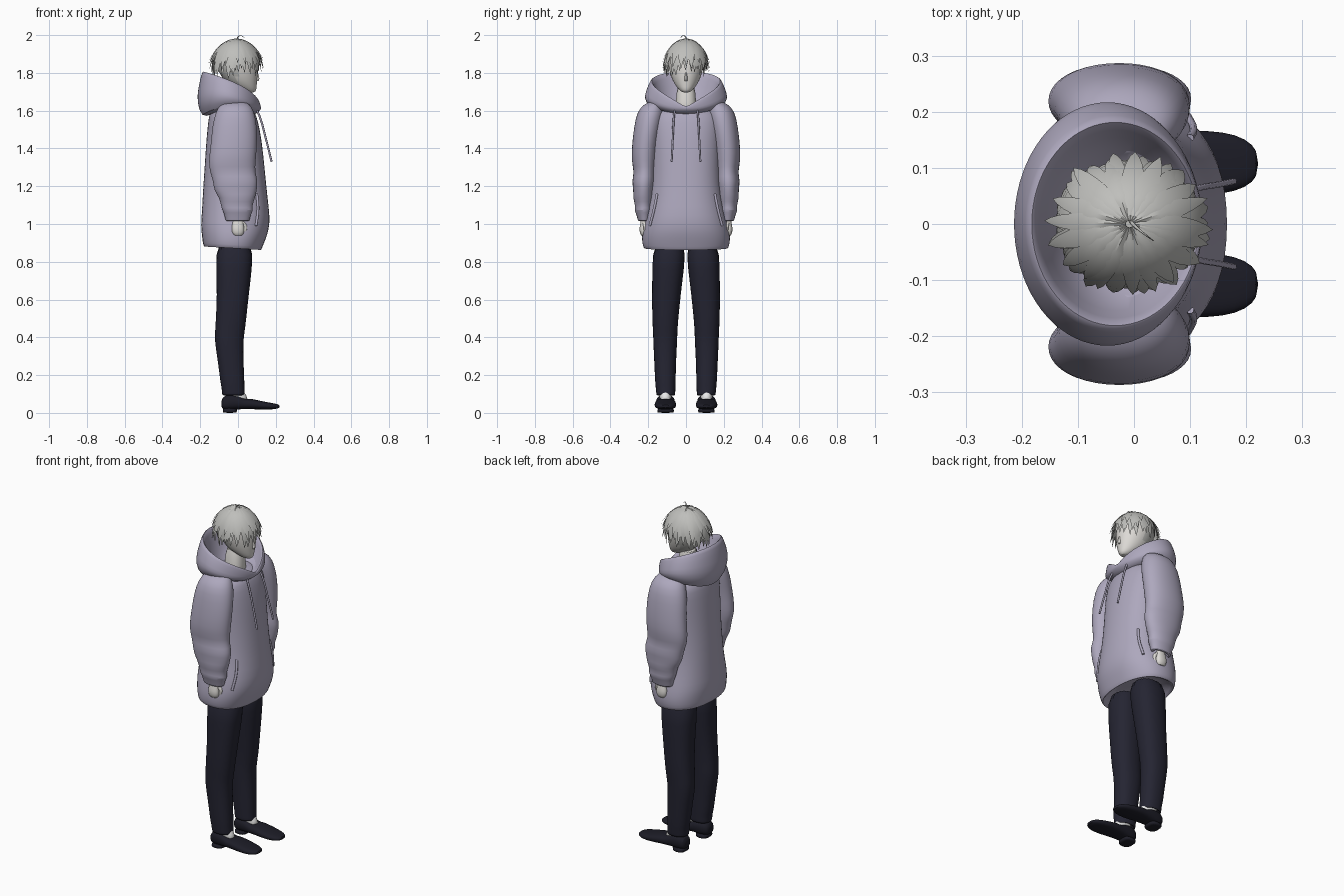
import bpy, bmesh, math, random
from math import sin, cos, pi, radians
from mathutils import Vector

random.seed(7)
cube = bpy.data.objects.get("Cube")
if cube:
    bpy.data.objects.remove(cube, do_unlink=True)


def material(name, rgb):
    m = bpy.data.materials.new(name)
    m.use_nodes = True
    m.diffuse_color = (*rgb, 1)
    bsdf = m.node_tree.nodes["Principled BSDF"]
    bsdf.inputs["Base Color"].default_value = (*rgb, 1)
    bsdf.inputs["Roughness"].default_value = 0.8
    return m


FABRIC = material("lavender_fabric", (0.42, 0.39, 0.51))
TROUSER = material("dark_navy_cloth", (0.018, 0.018, 0.032))
LEATHER = material("black_leather", (0.012, 0.012, 0.02))
HAIR = material("silver_hair", (0.52, 0.52, 0.5))
SKIN = material("pale_skin", (0.72, 0.7, 0.67))
SOCK = material("white_sock", (0.8, 0.8, 0.8))


def finish(obj, angle=50, subdiv=0):
    bpy.ops.object.select_all(action="DESELECT")
    obj.select_set(True)
    bpy.context.view_layer.objects.active = obj
    bpy.ops.object.shade_smooth_by_angle(angle=radians(angle))
    if subdiv:
        mod = obj.modifiers.new("smooth", "SUBSURF")
        mod.levels = mod.render_levels = subdiv
    return obj


def skin_rings(name, rings, mat, caps=True, subdiv=1, angle=50):
    """Bridge closed rings of points into one surface."""
    bm = bmesh.new()
    loops = [[bm.verts.new(p) for p in ring] for ring in rings]
    n = len(loops[0])
    for a, b in zip(loops, loops[1:]):
        for i in range(n):
            j = (i + 1) % n
            bm.faces.new((a[i], a[j], b[j], b[i]))
    if caps:
        bm.faces.new(loops[0])
        bm.faces.new(loops[-1])
    bmesh.ops.recalc_face_normals(bm, faces=bm.faces)
    mesh = bpy.data.meshes.new(name)
    bm.to_mesh(mesh)
    bm.free()
    mesh.materials.append(mat)
    obj = bpy.data.objects.new(name, mesh)
    bpy.context.collection.objects.link(obj)
    return finish(obj, angle, subdiv)


def loft(name, sections, mat, axis="z", side=1, power=2.3, n=20, tilt=0, subdiv=1):
    """Sections: (station, low, high, y_low, y_high), rounded-box outlines."""
    rings = []
    for t, a0, a1, y0, y1 in sections:
        ring = []
        for i in range(n):
            ang = 2 * pi * i / n
            c, s = cos(ang), sin(ang)
            u = (a0 + a1) / 2 + (a1 - a0) / 2 * math.copysign(abs(c) ** (2 / power), c)
            y = side * ((y0 + y1) / 2 + (y1 - y0) / 2 * math.copysign(abs(s) ** (2 / power), s))
            ring.append((u, y, t - tilt * u) if axis == "z" else (t, y, u))
        rings.append(ring)
    return skin_rings(name, rings, mat, True, subdiv)


def tube(name, points, radius, mat, taper=False):
    curve = bpy.data.curves.new(name, "CURVE")
    curve.dimensions = "3D"
    curve.bevel_depth, curve.bevel_resolution = radius, 2
    curve.use_fill_caps = True
    sp = curve.splines.new("BEZIER")
    sp.bezier_points.add(len(points) - 1)
    for k, (bp, p) in enumerate(zip(sp.bezier_points, points)):
        bp.co = p
        bp.handle_left_type = bp.handle_right_type = "AUTO"
        bp.radius = 1 - 0.8 * k / (len(points) - 1) if taper else 1
    curve.materials.append(mat)
    obj = bpy.data.objects.new(name, curve)
    bpy.context.collection.objects.link(obj)
    bpy.ops.object.select_all(action="DESELECT")
    obj.select_set(True)
    bpy.context.view_layer.objects.active = obj
    bpy.ops.object.convert(target="MESH")
    return finish(bpy.context.object)


# Hoodie body, with the hem turned inward
body = [(0.92, -.14, .09, .16), (0.875, -.17, .115, .205), (0.865, -.18, .122, .222),
        (0.885, -.187, .13, .231), (0.93, -.192, .148, .236), (0.98, -.198, .165, .23),
        (1.05, -.192, .17, .215), (1.15, -.187, .157, .192), (1.3, -.177, .142, .182),
        (1.45, -.167, .127, .187), (1.55, -.157, .107, .19), (1.6, -.145, .09, .17),
        (1.625, -.11, .06, .08)]
loft("hoodie_body", [(z, b, f, -w, w) for z, b, f, w in body], FABRIC, n=28, tilt=.06)

# Hood: seam, bulge, rim and lining swept round the neck
def hood_ring(cx, rx, ry, height, n=36):
    ring = []
    for i in range(n):
        a = 2 * pi * i / n
        ring.append((cx + rx * cos(a), ry * sin(a), height((1 - cos(a)) / 2, sin(a) ** 2)))
    return ring


def rim_height(t, s):
    return 1.62 + .19 * t ** .45


skin_rings("hood", [
    hood_ring(-.04, .1, .13, lambda t, s: 1.58 + .02 * s),
    hood_ring(-.05, .145, .195, lambda t, s: 1.58 + .045 * s - .02 * t),
    hood_ring(-.05, .168, .222, lambda t, s: 1.6 + .04 * s + .05 * t),
    hood_ring(-.045, .168, .216, lambda t, s: 1.61 + .035 * s + .1 * t),
    hood_ring(-.035, .158, .192, lambda t, s: rim_height(t, s) - .008),
    hood_ring(-.033, .15, .182, rim_height),
    hood_ring(-.033, .14, .172, lambda t, s: rim_height(t, s) - .012),
    hood_ring(-.03, .115, .14, lambda t, s: 1.605 + .07 * t),
    hood_ring(-.03, .07, .07, lambda t, s: 1.6 + .01 * t)], FABRIC, caps=False)

# Sleeve folds come from the uneven widths
sleeve = [(1.65, -.06, .03, .13, .18), (1.637, -.09, .06, .12, .22), (1.6, -.118, .087, .11, .258),
          (1.52, -.138, .102, .125, .275), (1.42, -.145, .102, .145, .287),
          (1.33, -.158, .095, .15, .29), (1.275, -.15, .09, .16, .274),
          (1.23, -.133, .108, .158, .288), (1.175, -.128, .1, .17, .278),
          (1.14, -.1, .092, .168, .282), (1.095, -.09, .075, .18, .268),
          (1.075, -.085, .083, .175, .275), (1.045, -.07, .066, .185, .26),
          (1.015, -.068, .063, .186, .256), (1.012, -.05, .045, .2, .243), (1.04, -.04, .04, .205, .24)]
hand = [(1.05, -.025, .025, .207, .237), (1.01, -.028, .028, .207, .24), (0.98, -.036, .034, .205, .248),
        (0.955, -.034, .034, .203, .246), (0.935, -.022, .024, .207, .238)]
leg = [(.12, -.06, .015, .075, .14), (.085, -.08, .033, .06, .154), (.1, -.086, .037, .056, .158),
       (.13, -.086, .034, .056, .16), (.16, -.094, .035, .054, .164), (.26, -.105, .03, .053, .168),
       (.38, -.125, .028, .046, .174), (.43, -.122, .036, .045, .175), (.5, -.118, .045, .04, .18),
       (.62, -.112, .057, .028, .18), (.76, -.116, .075, .01, .18), (.92, -.12, .085, -.005, .175)]
shoe = [(-.088, .035, .06, .09, .13), (-.082, .018, .085, .073, .147), (-.05, .014, .1, .06, .156),
        (0, .018, .096, .058, .16), (.035, .02, .072, .056, .162), (.06, .02, .078, .053, .165),
        (.1, .018, .068, .05, .168), (.16, .017, .056, .052, .166), (.2, .02, .049, .064, .153),
        (.222, .027, .042, .085, .13)]
heel = [(0, -.078, -.01, .066, .15), (.005, -.082, -.005, .063, .153), (.03, -.082, 0, .063, .153)]

for side, word in ((1, "left"), (-1, "right")):
    loft(word + "_sleeve", sleeve, FABRIC, side=side, power=2.1)
    loft(word + "_hand", hand, SKIN, side=side, n=12)
    tube(word + "_thumb", [(.02, side * .22, 1.01), (.038, side * .215, .985), (.032, side * .212, .955)],
         .011, SKIN)
    loft(word + "_trouser_leg", leg, TROUSER, side=side)
    loft(word + "_sock", [(.05, -.06, .062, .075, .142), (.09, -.06, .048, .075, .142),
                          (.14, -.06, .02, .075, .142)], SOCK, side=side, n=12)
    loft(word + "_shoe", shoe, LEATHER, axis="x", side=side, power=2.6, n=16)
    loft(word + "_shoe_heel", heel, LEATHER, side=side, power=3, n=16)
    # Drawstring and pocket opening
    tube(word + "_drawstring", [(.09, side * .058, 1.625), (.118, side * .065, 1.56),
                                (.148, side * .07, 1.45), (.178, side * .076, 1.33)], .0055, FABRIC)
    tube(word + "_pocket_edge", [(.1, side * .153, 1.16), (.106, side * .169, 1.08),
                                 (.096, side * .192, .99)], .007, FABRIC)

# Neck and head; the scalp takes the hair colour
loft("neck", [(1.57, -.09, .05, -.07, .07), (1.64, -.07, .035, -.052, .052),
              (1.76, -.07, .035, -.05, .05)], SKIN, n=16)
skull = [(1.695, .045, .088, .018), (1.71, .01, .098, .036), (1.74, -.055, .1, .062),
         (1.78, -.09, .105, .08), (1.83, -.115, .104, .094), (1.88, -.118, .1, .097),
         (1.92, -.105, .085, .085), (1.95, -.075, .06, .06), (1.965, -.035, .02, .025)]
head = loft("head", [(z, b, f, -w, w) for z, b, f, w in skull], SKIN, power=2, n=24)
head.data.materials.append(HAIR)
for face in head.data.polygons:
    c = face.center
    face.material_index = int(c.z > 1.86 or (c.z > 1.74 and c.x < -.01))
loft("nose", [(1.755, .085, .108, -.01, .01), (1.765, .085, .118, -.01, .01),
              (1.81, .085, .105, -.005, .005)], SKIN, n=8)


# Hair: ridged pointed locks fanning out from the crown
def add_lock(bm, azimuth, start, end, width, lift, flare, steps=7):
    across = Vector((-sin(azimuth), cos(azimuth), 0))
    rows = []
    for k in range(steps + 1):
        t = k / steps
        phi = start + (end - start) * t
        out = sin(phi) if phi < pi / 2 else 1 - .35 * (1 - sin(phi))
        r = lift + flare * t ** 3
        mid = Vector((-.008 + .127 * r * out * cos(azimuth), .111 * r * out * sin(azimuth),
                      1.845 + .13 * lift * cos(phi)))
        half = across * width * max(.002, min(1, .35 + 1.6 * t) * (1 - t ** 3))
        ridge = Vector((cos(azimuth) * sin(phi), sin(azimuth) * sin(phi), cos(phi))) * .006 * (1 - t)
        rows.append([bm.verts.new(p) for p in (mid - half, mid + ridge, mid + half)])
    for a, b in zip(rows, rows[1:]):
        for i in (0, 1):
            bm.faces.new((a[i], b[i], b[i + 1], a[i + 1]))


bm = bmesh.new()
for count, reach, lift, width in ((26, 1.0, .96, .023), (24, .9, .99, .022), (20, .74, 1.01, .02)):
    for i in range(count):
        az = 2 * pi * (i + random.uniform(-.3, .3)) / count
        limit = 119 - 6 * cos(az) + random.uniform(-10, 7)
        add_lock(bm, az, radians(3), radians(limit * reach), width * random.uniform(.85, 1.15),
                 lift, random.uniform(.06, .2))
mesh = bpy.data.meshes.new("hair_locks")
bm.to_mesh(mesh)
bm.free()
mesh.materials.append(HAIR)
locks = bpy.data.objects.new("hair_locks", mesh)
bpy.context.collection.objects.link(locks)
finish(locks, 40)
tube("stray_lock", [(-.005, .005, 1.965), (0, -.002, 1.99), (.015, -.015, 1.997), (.035, -.03, 1.985)],
     .004, HAIR, taper=True)
